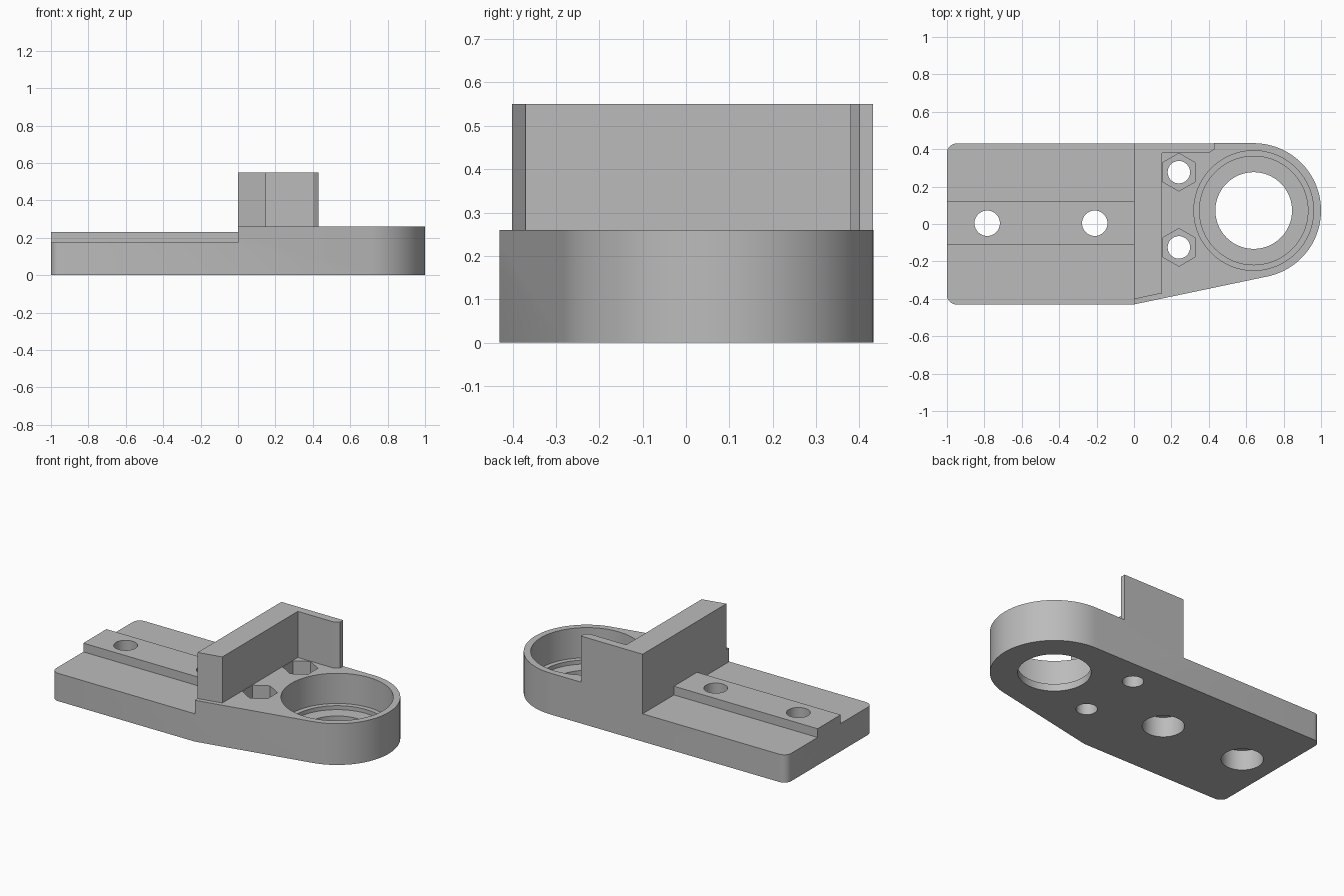
import bpy, bmesh, math
from mathutils import Vector

cube = bpy.data.objects.get("Cube")
if cube:
    bpy.data.objects.remove(cube, do_unlink=True)

grey = bpy.data.materials.new("plain_grey")
grey.use_nodes = True
colour = (0.5, 0.5, 0.5, 1)
grey.diffuse_color = colour
grey.node_tree.nodes["Principled BSDF"].inputs["Base Color"].default_value = colour

TOP = 0.55      # top of the fence
DECK = 0.26     # top of the bearing block
HALF = 0.43     # half width
BORE = Vector((0.64, 0.072))
RADIUS = 0.36


def prism(name, points, z0, z1):
    """Extrude a flat outline from z0 to z1."""
    bm = bmesh.new()
    face = bm.faces.new([bm.verts.new((x, y, z0)) for x, y in points])
    out = bmesh.ops.extrude_face_region(bm, geom=[face])
    verts = [g for g in out["geom"] if isinstance(g, bmesh.types.BMVert)]
    bmesh.ops.translate(bm, verts=verts, vec=(0, 0, z1 - z0))
    bmesh.ops.recalc_face_normals(bm, faces=bm.faces)
    mesh = bpy.data.meshes.new(name)
    bm.to_mesh(mesh)
    bm.free()
    mesh.materials.append(grey)
    obj = bpy.data.objects.new(name, mesh)
    bpy.context.collection.objects.link(obj)
    return obj


def arc(centre, r, start, end, n):
    return [(centre[0] + r * math.cos(start + (end - start) * i / n),
             centre[1] + r * math.sin(start + (end - start) * i / n))
            for i in range(n + 1)]


def circle(centre, r, n=64, start=0):
    return arc(centre, r, start, start + 2 * math.pi, n)[:-1]


def box(x0, x1, y0, y1):
    return [(x0, y0), (x1, y0), (x1, y1), (x0, y1)]


# Outline: rounded plate end, tapered front edge, round bearing end
corner = Vector((0, -HALF))
to_corner = corner - BORE
tangent = (math.atan2(to_corner.y, to_corner.x)
           + math.acos(RADIUS / to_corner.length))
r = 0.05
outline = arc((-1 + r, -HALF + r), r, math.pi, 1.5 * math.pi, 8)
outline += [tuple(corner)]
outline += arc(BORE, RADIUS, tangent, math.pi / 2, 64)
outline += arc((-1 + r, HALF - r), r, math.pi / 2, math.pi, 8)
body = prism("bearing_bracket", outline, 0, TOP)

# Mounting plate with raised rail
cutters = [
    prism("plate_clearance", box(-1.2, 0, -0.6, 0.6), 0.23, 0.7),
    prism("rail_front_step", box(-1.2, 0, -0.6, -0.11), 0.175, 0.7),
    prism("rail_back_step", box(-1.2, 0, 0.12, 0.6), 0.175, 0.7),
]

# Space around the L-shaped fence
cutters.append(prism("fence_clearance", [
    (-0.1, -0.423), (0.15, -0.37), (0.15, 0.38), (0.40, 0.38), (0.43, 0.40),
    (0.43, 0.6), (1.2, 0.6), (1.2, -0.6), (-0.1, -0.6)], DECK, 0.7))

# Bearing seat, relief ring and through bore
for name, radius, floor in (("bearing_seat", 0.32, 0.07),
                            ("relief_ring", 0.29, 0.045),
                            ("through_bore", 0.205, -0.1)):
    cutters.append(prism(name, circle(BORE, radius, 96), floor, 0.4))

# Rail screw holes, counterbored from below
for x in (-0.785, -0.21):
    cutters.append(prism("rail_hole", circle((x, 0.004), 0.068), -0.1, 0.4))
    cutters.append(prism("rail_counterbore", circle((x, 0.004), 0.118), -0.1, 0.125))

# Hexagonal nut pockets with bolt holes
for y in (0.277, -0.125):
    cutters.append(prism("nut_pocket", circle((0.24, y), 0.101, 6, math.pi / 6), 0.13, 0.4))
    cutters.append(prism("bolt_hole", circle((0.24, y), 0.06, 48), -0.1, 0.4))

bpy.ops.object.select_all(action="DESELECT")
bpy.context.view_layer.objects.active = body
body.select_set(True)
for cutter in cutters:
    cutter.hide_render = True
    mod = body.modifiers.new("cut", "BOOLEAN")
    mod.operation = "DIFFERENCE"
    mod.solver = "EXACT"
    mod.object = cutter
    bpy.ops.object.modifier_apply(modifier=mod.name)
    bpy.data.objects.remove(cutter, do_unlink=True)

bpy.ops.object.shade_smooth_by_angle(angle=math.radians(25))
